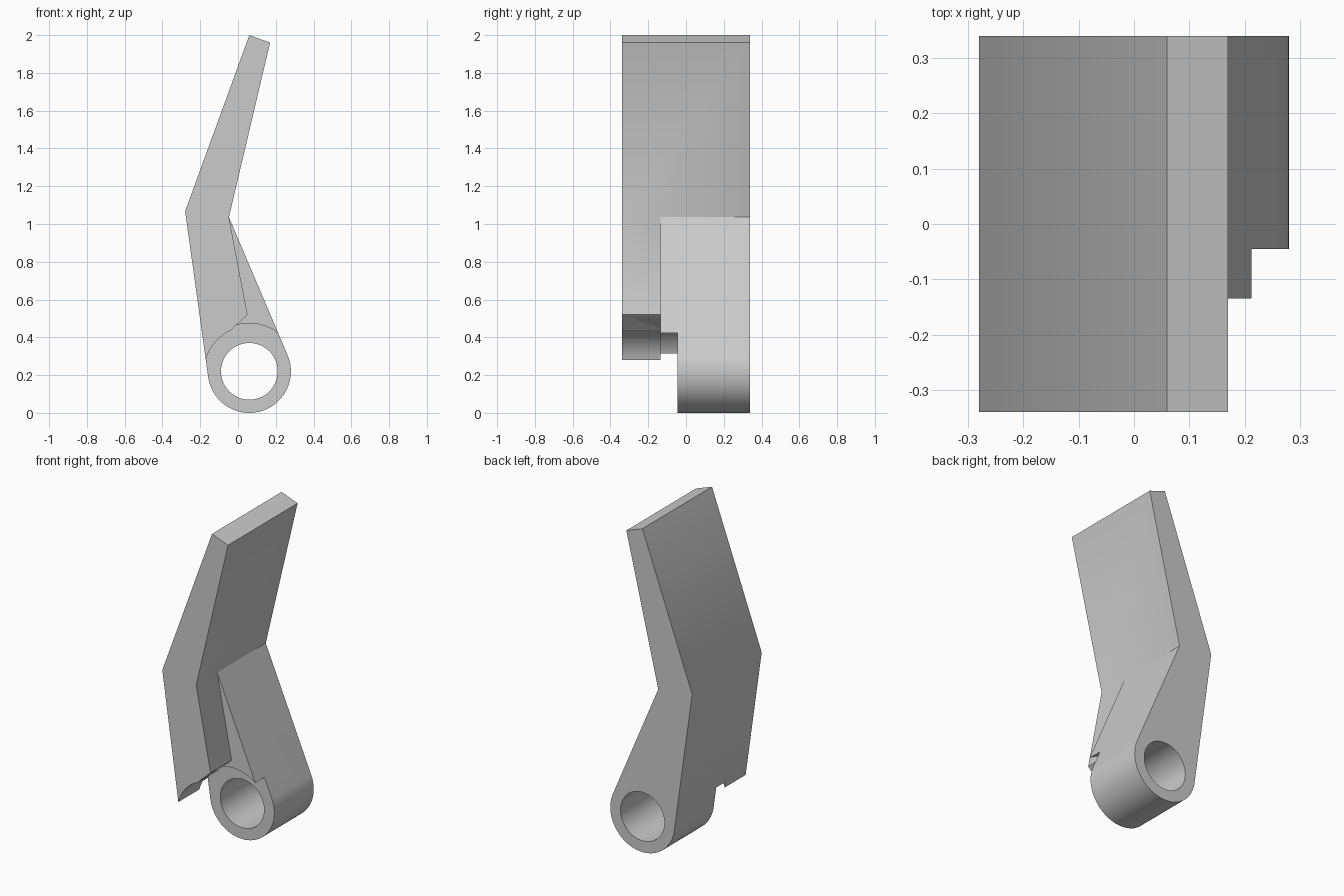
import bpy, bmesh
from math import cos, sin, tau, atan2, acos, hypot

if "Cube" in bpy.data.objects:
    bpy.data.objects.remove(bpy.data.objects["Cube"], do_unlink=True)

CX, CZ, LUG_R = 0.06, 0.22, 0.22      # pivot axis and lug radius
HALF = 0.34                           # half width of the lever

grey = bpy.data.materials.new("plain grey")
grey.use_nodes = True
grey.diffuse_color = (0.6, 0.6, 0.6, 1)
grey.node_tree.nodes["Principled BSDF"].inputs["Base Color"].default_value = (0.6, 0.6, 0.6, 1)


def arc(radius, start, end, steps):
    return [(CX + radius * cos(start + (end - start) * i / steps),
             CZ + radius * sin(start + (end - start) * i / steps))
            for i in range(steps + 1)]


def circle(radius, steps=96):
    return arc(radius, 0, tau, steps)[:-1]


def extrude(name, outline, y0, y1):
    """Extrude an x-z outline from y0 to y1."""
    bm = bmesh.new()
    face = bm.faces.new([bm.verts.new((x, y0, z)) for x, z in outline])
    result = bmesh.ops.extrude_face_region(bm, geom=[face])
    moved = [v for v in result["geom"] if isinstance(v, bmesh.types.BMVert)]
    bmesh.ops.translate(bm, verts=moved, vec=(0, y1 - y0, 0))
    bmesh.ops.recalc_face_normals(bm, faces=bm.faces)
    mesh = bpy.data.meshes.new(name)
    bm.to_mesh(mesh)
    bm.free()
    mesh.materials.append(grey)
    obj = bpy.data.objects.new(name, mesh)
    bpy.context.collection.objects.link(obj)
    return obj


def tangent_angle(point, side):
    """Angle on the lug where a line from the point touches it."""
    dx, dz = point[0] - CX, point[1] - CZ
    return atan2(dz, dx) + side * acos(LUG_R / hypot(dx, dz))


# Bent lever: upper arm, elbow, and lower arm wrapped around the lug
back_elbow, front_elbow = (-0.28, 1.067), (-0.048, 1.036)
start = tangent_angle(front_elbow, -1)
end = tangent_angle(back_elbow, 1)
lug = arc(LUG_R, start, end - tau, 64)
lever = extrude("bent_lever",
                [back_elbow, (0.06, 2.0), (0.17, 1.96), front_elbow] + lug,
                -HALF, HALF)

# Cutters: bore, two stepped clearances around the lug, thinned front flap
flap_side = [front_elbow, (0.05, 0.52), (-0.035, 0.44), (CX, CZ),
             (0.5, CZ), (0.5, 1.036)]
cutters = [
    extrude("bore_cutter", circle(0.15), -0.5, 0.5),
    extrude("inner_clearance_cutter", circle(0.254), -0.135, -0.045),
    extrude("outer_clearance_cutter", circle(0.238), -0.5, -0.135),
    extrude("flap_cutter", flap_side, -0.5, -0.135),
]

bpy.ops.object.select_all(action="DESELECT")
bpy.context.view_layer.objects.active = lever
lever.select_set(True)
for cutter in cutters:
    cutter.hide_render = True
    mod = lever.modifiers.new(cutter.name, "BOOLEAN")
    mod.operation = "DIFFERENCE"
    mod.solver = "EXACT"
    mod.object = cutter
    bpy.ops.object.modifier_apply(modifier=mod.name)
    bpy.data.objects.remove(cutter, do_unlink=True)

bpy.ops.object.shade_smooth_by_angle(angle=0.5)
